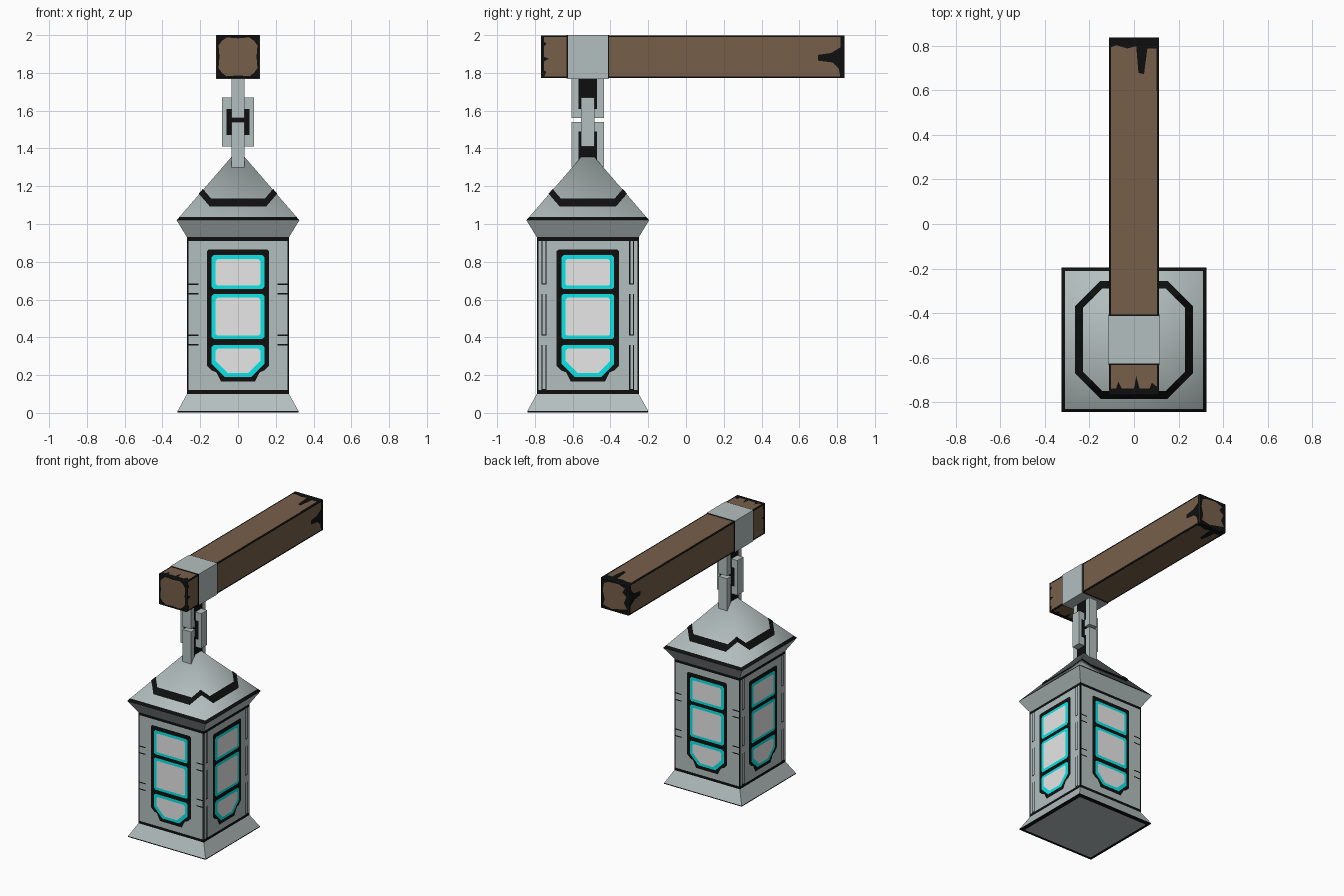
import bpy, bmesh, math
from mathutils import Matrix, Vector

if "Cube" in bpy.data.objects:
    bpy.data.objects.remove(bpy.data.objects["Cube"])

# ---- materials ----
def srgb(h):
    c = [int(h[i:i + 2], 16) / 255 for i in (0, 2, 4)]
    return [x / 12.92 if x <= 0.04045 else ((x + 0.055) / 1.055) ** 2.4 for x in c] + [1]

GRAY, BLACK, CYAN, PANE, WOOD = range(5)
MATS = []
for name, col in (("gray metal", "B4BFBF"), ("black trim", "0E0F0F"), ("cyan glow", "08EEEE"),
                  ("pale glass", "EBEBEB"), ("brown wood", "775F4A")):
    m = bpy.data.materials.new(name)
    m.diffuse_color = srgb(col)
    m.use_nodes = True
    m.node_tree.nodes["Principled BSDF"].inputs["Base Color"].default_value = m.diffuse_color
    MATS.append(m)

CY = -0.52          # lantern centre in y
BZ, BH = 1.885, 0.113   # beam centre height and half width

# ---- helpers ----
def make(name, polys, smooth_above=None):
    """polys: list of (points, material); smooth_above: smooth faces above a height."""
    bm = bmesh.new()
    for pts, mat in polys:
        bm.faces.new([bm.verts.new(p) for p in pts]).material_index = mat
    bmesh.ops.remove_doubles(bm, verts=bm.verts, dist=1e-5)
    if smooth_above is not None:
        for f in bm.faces:
            f.smooth = f.calc_center_median().z > smooth_above
        for e in bm.edges:
            e.smooth = all(f.smooth for f in e.link_faces)
    me = bpy.data.meshes.new(name)
    bm.to_mesh(me)
    bm.free()
    for m in MATS:
        me.materials.append(m)
    ob = bpy.data.objects.new(name, me)
    bpy.context.collection.objects.link(ob)
    return ob

def frame(origin, u, v):
    u, v = Vector(u), Vector(v)
    m = Matrix((u, v, u.cross(v))).transposed().to_4x4()
    m.translation = origin
    return m

def plate(pts, m, off, mat):
    """Flat polygon on a face frame, always facing outward."""
    area = sum(a[0] * b[1] - b[0] * a[1] for a, b in zip(pts, pts[1:] + pts[:1]))
    if area < 0:
        pts = pts[::-1]
    return ([m @ Vector((x, y, off)) for x, y in pts], mat)

def rect(x0, x1, y0, y1):
    return [(x0, y0), (x1, y0), (x1, y1), (x0, y1)]

def chamfer(hw, z0, z1, top, bottom):
    right = [(hw - bottom, z0), (hw, z0 + bottom), (hw, z1 - top), (hw - top, z1)]
    return right + [(-x, z) for x, z in right[::-1]]

def square(h, z):
    return [Vector((x * h, CY + y * h, z)) for x, y in ((-1, -1), (1, -1), (1, 1), (-1, 1))]

def loft(profile, mats):
    """Square rings stacked along z, one material per band."""
    out = []
    for (a, b), mat in zip(zip(profile, profile[1:]), mats):
        p, q = square(*a), square(*b)
        for i in range(4):
            j = (i + 1) % 4
            out.append(([p[i], p[j], q[j], q[i]] if b[0] > 0 else [p[i], p[j], q[i]], mat))
    return out

def box(x0, x1, y0, y1, z0, z1, mat):
    c = [Vector((x, y, z)) for z in (z0, z1) for x, y in ((x0, y0), (x1, y0), (x1, y1), (x0, y1))]
    idx = ((3, 2, 1, 0), (4, 5, 6, 7), (0, 1, 5, 4), (1, 2, 6, 5), (2, 3, 7, 6), (3, 0, 4, 7))
    return [([c[i] for i in f], mat) for f in idx]

# ---- lantern body with flared foot ----
prof = [(0.32, 0.003), (0.32, 0.01), (0.27, 0.10), (0.27, 0.12), (0.27, 0.91), (0.27, 0.93)]
body = loft(prof, [BLACK, GRAY, BLACK, GRAY, BLACK])
body.append((square(0.32, 0.003)[::-1], BLACK))
body.append((square(0.295, 0)[::-1], GRAY))
make("lantern_body", body)

# ---- roof ----
APEX = 1.395
roof = loft([(0.27, 0.93), (0.325, 1.02), (0.31, 1.037), (0.0, APEX)], [GRAY, BLACK, GRAY])
make("roof", roof, 1.02)

# ---- octagonal black line painted on the roof ----
def on_roof(x, y):
    return Vector((x, CY + y, APEX + 0.005 - max(abs(x), abs(y)) * (APEX - 1.037) / 0.31))

def ring(a, b):
    c = (a + b) / 2
    pts = [(a, -b), (a, b), (c, c), (b, a), (-b, a), (-c, c),
           (-a, b), (-a, -b), (-c, -c), (-b, -a), (b, -a), (c, -c)]
    return [on_roof(*p) for p in pts]

o, n = ring(0.265, 0.15), ring(0.23, 0.142)
make("roof_line", [([o[i], o[(i + 1) % 12], n[(i + 1) % 12], n[i]], BLACK) for i in range(12)])

# ---- windows and painted seams on the four sides ----
half = [(0.09, 0.165), (0.115, 0.215), (0.14, 0.225), (0.165, 0.25), (0.165, 0.855), (0.155, 0.865)]
outline = half + [(-x, z) for x, z in half[::-1]]
panes = ((0.655, 0.835, 0.012), (0.39, 0.63, 0.012), (0.19, 0.36, 0.07))
for k, side in enumerate(("front", "right", "back", "left")):
    a = k * math.pi / 2
    u = Vector((math.cos(a), math.sin(a), 0))
    nrm = Vector((math.sin(a), -math.cos(a), 0))
    M = frame(Vector((0, CY, 0)) + nrm * 0.27, u, (0, 0, 1))
    win = [plate(outline, M, 0.002, BLACK)]
    for z0, z1, cut in panes:
        win.append(plate(chamfer(0.14, z0, z1, 0.012, cut), M, 0.004, CYAN))
        win.append(plate(chamfer(0.118, z0 + 0.02, z1 - 0.02, 0.01, cut - 0.005), M, 0.006, PANE))
    make(side + "_window", win)
    seams = []
    for s in (-1, 1):
        seams.append(plate(rect(s * 0.262, s * 0.27, 0.10, 0.93), M, 0.001, BLACK))
        if k % 2 == 0:      # short bracket ticks
            for z in (0.68, 0.63, 0.41, 0.36):
                seams.append(plate(rect(s * 0.21, s * 0.262, z - 0.004, z + 0.004), M, 0.001, BLACK))
        else:               # long bracket outlines
            for z0, z1 in ((0.68, 0.91), (0.41, 0.63), (0.12, 0.36)):
                seams.append(plate(rect(s * 0.219, s * 0.225, z0, z1), M, 0.001, BLACK))
                seams.append(plate(rect(s * 0.24, s * 0.246, z0, z1), M, 0.001, BLACK))
                seams.append(plate(rect(s * 0.225, s * 0.24, z0, z0 + 0.006), M, 0.001, BLACK))
    make(side + "_seams", seams)

# ---- chain links, each a block with a black opening on both broad sides ----
def link(name, along_y, z0, z1, hole_w, h0, h1):
    w, t = (0.085, 0.035)
    hx, hy = (t, w) if along_y else (w, t)
    polys = box(-hx, hx, CY - hy, CY + hy, z0, z1, GRAY)
    for s in (-1, 1):
        if along_y:
            M = frame((s * t, CY, 0), (0, s, 0), (0, 0, 1))
        else:
            M = frame((0, CY + s * t, 0), (-s, 0, 0), (0, 0, 1))
        polys.append(plate(rect(-hole_w, hole_w, h0, h1), M, 0.001, BLACK))
    make(name, polys)

link("upper_link", True, 1.56, 1.775, 0.048, 1.61, 1.77)
link("middle_link", False, 1.41, 1.67, 0.062, 1.47, 1.61)
link("lower_link", True, 1.30, 1.54, 0.048, 1.335, 1.49)

# ---- wooden beam with metal strap ----
Y0, Y1 = -0.768, 0.838
make("beam", box(-BH, BH, Y0, Y1, BZ - BH, BZ + BH, WOOD))
for name, y0, y1, h, mat in (("strap_edge", -0.633, -0.407, 0.115, BLACK),
                             ("strap", -0.626, -0.414, 0.1165, GRAY)):
    make(name, box(-h, h, y0, y1, BZ - h, BZ + h, mat))

# ---- black edge lines and worn ends on the four long beam faces ----
B = BH
drip = [(-B, 0), (-B, .05), (-.08, .035), (-.03, .05), (.01, .04), (.02, .16), (.045, .165),
        (.06, .05), (.10, .05), (.102, .24), (B, .24), (B, 0)]
spike = [(-B, 0), (-B, .02), (-.05, .02), (-.02, .07), (-.01, .14), (.02, .14), (.03, .06),
         (.06, .03), (B, .02), (B, 0)]
nick = [(-B, 0), (-B, .03), (-.08, .03), (-.07, .06), (-.055, .03), (0, .03), (.01, .085),
        (.025, .03), (.07, .03), (.08, .055), (B, .03), (B, 0)]
stains = []
for k in range(4):
    a = k * math.pi / 2
    u, nrm = Vector((math.cos(a), 0, -math.sin(a))), Vector((math.sin(a), 0, math.cos(a)))
    M = frame(Vector((0, 0, BZ)) + nrm * BH, u, (0, 1, 0))
    for s in (-1, 1):
        stains.append(plate(rect(s * 0.104, s * BH, Y0, Y1), M, 0.001, BLACK))
    back = drip if k % 2 == 0 else spike
    stains.append(plate([(x, Y1 - d) for x, d in back], M, 0.0015, BLACK))
    stains.append(plate([(x, Y0 + d * (1 if k % 2 == 0 else 0.5)) for x, d in nick], M, 0.0015, BLACK))
make("beam_stains", stains)

# ---- beam end grain: black plate with a ragged brown patch ----
quarter = [(.103, -.06), (.098, 0), (.103, .06), (.085, .085)]
rag_front = [(x * c - y * s, x * s + y * c) for c, s in ((1, 0), (0, 1), (-1, 0), (0, -1)) for x, y in quarter]
rag_back = [(.10, -.07), (.075, -.03), (.095, .02), (.06, .05), (.085, .08), (.03, .10), (-.05, .095),
            (-.09, .08), (-.10, .02), (-.085, -.04), (-.095, -.085), (-.03, -.10), (.04, -.085)]
for name, y, s, rag in (("beam_front_end", Y0, 1, rag_front), ("beam_back_end", Y1, -1, rag_back)):
    M = frame((0, y, BZ), (s, 0, 0), (0, 0, 1))
    make(name, [plate(rect(-BH, BH, -BH, BH), M, 0.001, BLACK), plate(rag, M, 0.002, WOOD)])
